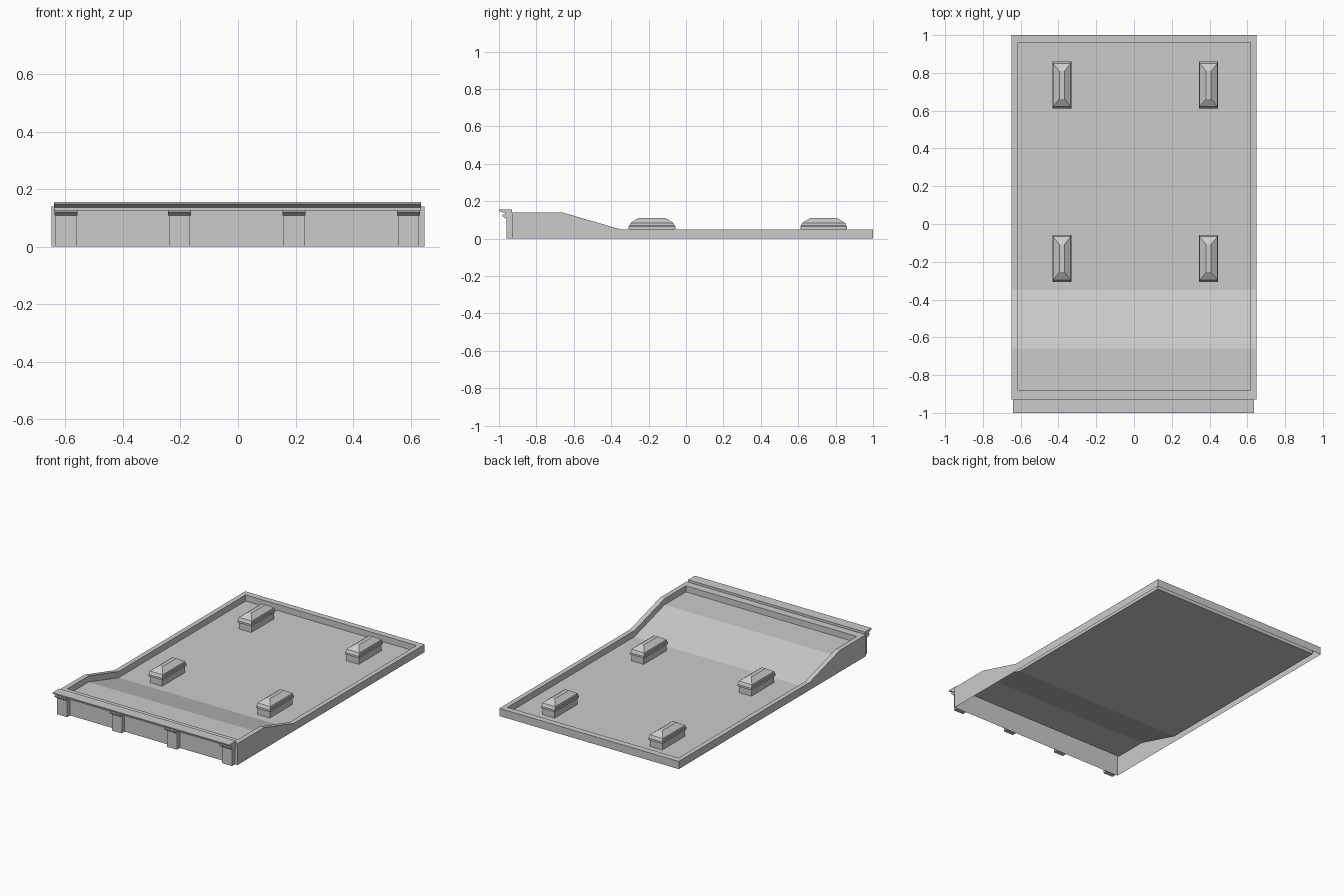
import bpy, bmesh

if "Cube" in bpy.data.objects:
    bpy.data.objects.remove(bpy.data.objects["Cube"])

def make(name, verts, faces, recalc=True):
    me = bpy.data.meshes.new(name)
    me.from_pydata(verts, [], faces)
    ob = bpy.data.objects.new(name, me)
    bpy.context.collection.objects.link(ob)
    if recalc:
        bm = bmesh.new()
        bm.from_mesh(me)
        bmesh.ops.recalc_face_normals(bm, faces=bm.faces)
        bm.to_mesh(me)
        bm.free()
    return ob

def extrude_x(name, profile, x0, x1):
    """Solid bar with a (y, z) profile running along x."""
    n = len(profile)
    verts = [(x, y, z) for x in (x0, x1) for y, z in profile]
    faces = [(i, (i + 1) % n, n + (i + 1) % n, n + i) for i in range(n)]
    faces += [tuple(range(n)), tuple(range(n, 2 * n))]
    return make(name, verts, faces)

def loft(name, cx, cy, rings):
    """Stack of rectangles (half x, half y, z), open at the bottom."""
    verts, faces = [], []
    for hx, hy, z in rings:
        verts += [(cx + sx * hx, cy + sy * hy, z)
                  for sx, sy in ((-1, -1), (1, -1), (1, 1), (-1, 1))]
    for r in range(len(rings) - 1):
        for i in range(4):
            a, b, j = r * 4, r * 4 + 4, (i + 1) % 4
            faces.append((a + i, a + j, b + j, b + i))
    t = 4 * (len(rings) - 1)
    faces.append((t, t + 1, t + 2, t + 3))
    return make(name, verts, faces)

# Parapet stations along y: outer y, inner y, rim height
stations = [(-0.93, -0.88, 0.14), (-0.66, -0.66, 0.14),
            (-0.35, -0.35, 0.05), (1.0, 0.96, 0.05)]
W, WI, DROP = 0.648, 0.617, 0.04

# Roof shell: outer walls, stepped rim, inner walls and roof deck
verts, faces = [], []
for yo, yi, z in stations:
    for s in (-1, 1):
        verts += [(s * W, yo, 0), (s * W, yo, z),
                  (s * WI, yi, z), (s * WI, yi, z - DROP)]
for k in range(3):
    a, b = k * 8, k * 8 + 8
    for side in (0, 4):
        for i in range(3):
            q = (a + side + i, b + side + i, b + side + i + 1, a + side + i + 1)
            faces.append(q)
    faces.append((a + 3, a + 7, b + 7, b + 3))
for e in (0, 24):
    for i in range(3):
        faces.append((e + i, e + 4 + i, e + 5 + i, e + i + 1))
make("roof_shell", verts, faces)

# Front cornice
extrude_x("front_cornice", [(-0.93, 0.155), (-1.0, 0.155), (-1.0, 0.148),
                            (-0.968, 0.136), (-0.968, 0.124), (-0.93, 0.124)],
          -0.64, 0.636)

# Front pilasters with sloped capitals
for cx in (-0.598, -0.203, 0.195, 0.593):
    extrude_x("front_pilaster", [(-0.93, 0), (-0.96, 0), (-0.96, 0.124), (-0.93, 0.124)],
              cx - 0.036, cx + 0.036)
    extrude_x("pilaster_capital", [(-0.93, 0.128), (-0.98, 0.128), (-0.98, 0.12),
                                   (-0.963, 0.108), (-0.93, 0.108)],
              cx - 0.04, cx + 0.04)

# Rooftop skylights: box, lip, stepped collar and hipped top
rings = [(0.045, 0.118, 0.01), (0.045, 0.118, 0.053), (0.05, 0.125, 0.053),
         (0.05, 0.125, 0.066), (0.047, 0.121, 0.07), (0.047, 0.115, 0.084),
         (0.013, 0.073, 0.11)]
for cx in (-0.382, 0.395):
    for cy in (-0.182, 0.736):
        loft("skylight", cx, cy, rings)
